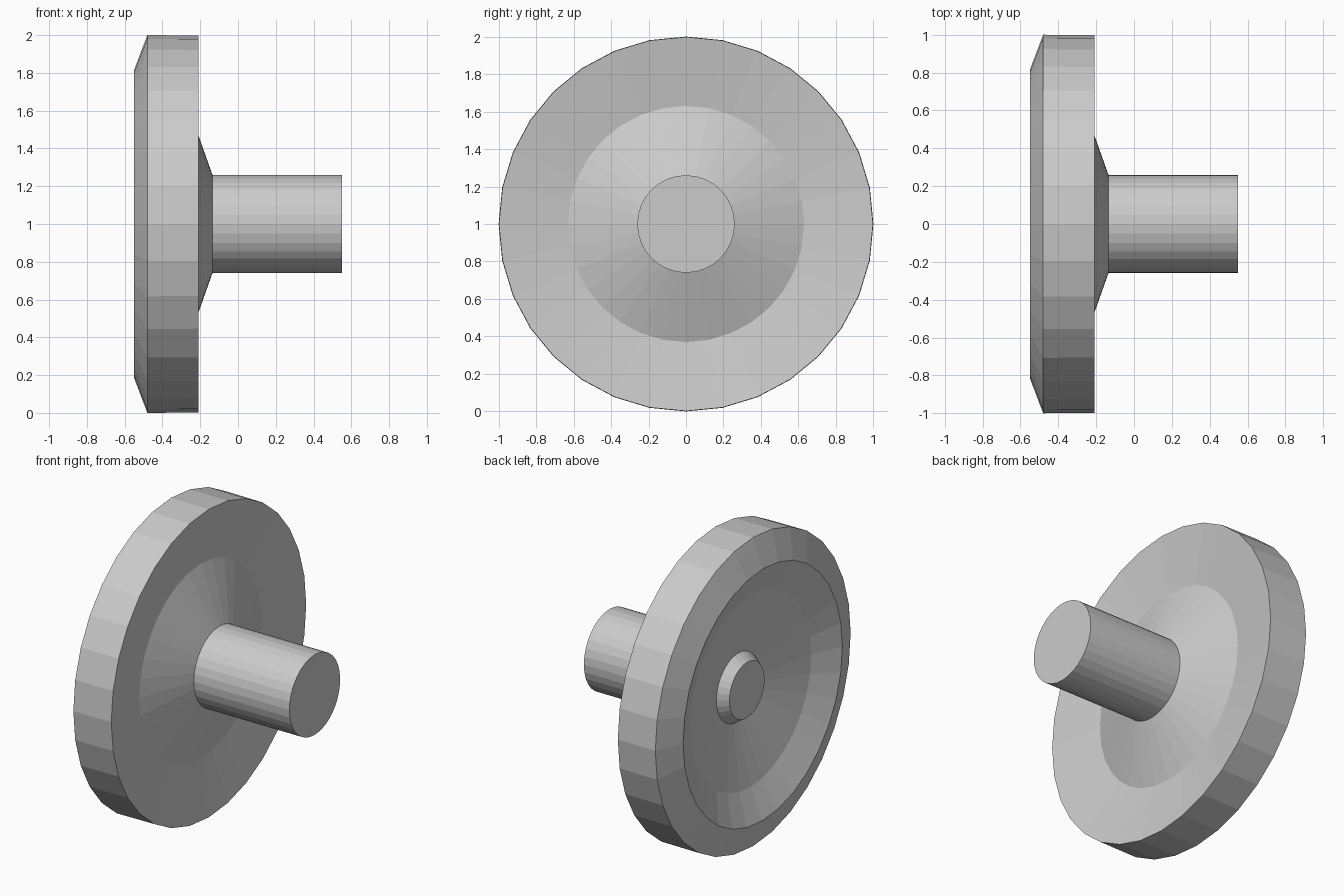
import bpy
import bmesh
from math import radians
from mathutils import Matrix, Vector

cube = bpy.data.objects.get("Cube")
if cube:
    bpy.data.objects.remove(cube, do_unlink=True)

SIDES = 32

# Plain grey metal
grey = bpy.data.materials.new("grey_metal")
grey.use_nodes = True
colour = (0.6, 0.6, 0.6, 1)
grey.diffuse_color = colour
grey.node_tree.nodes["Principled BSDF"].inputs["Base Color"].default_value = colour


def lathe(name, profile):
    """Spin (x, radius) points about the x axis, at height 1."""
    bm = bmesh.new()
    verts = [bm.verts.new((x, 0, r)) for x, r in profile]
    edges = [bm.edges.new(pair) for pair in zip(verts, verts[1:])]
    bmesh.ops.spin(bm, geom=verts + edges, cent=(0, 0, 0), axis=(1, 0, 0),
                   angle=radians(360), steps=SIDES, use_merge=True)
    bmesh.ops.remove_doubles(bm, verts=bm.verts, dist=0.0001)
    # Close the round ends
    bmesh.ops.holes_fill(bm, edges=[e for e in bm.edges if e.is_boundary], sides=0)
    bmesh.ops.recalc_face_normals(bm, faces=bm.faces)
    bmesh.ops.transform(bm, matrix=Matrix.Translation(Vector((0, 0, 1))), verts=bm.verts)
    mesh = bpy.data.meshes.new(name)
    bm.to_mesh(mesh)
    bm.free()
    mesh.materials.append(grey)
    obj = bpy.data.objects.new(name, mesh)
    bpy.context.collection.objects.link(obj)
    return obj


# Dished wheel with hub boss and shaft, as one turned piece
lathe("wheel_and_shaft", [
    (-0.437, 0.18), (-0.373, 0.222),   # boss
    (-0.463, 0.62), (-0.55, 0.815),    # outer dish
    (-0.48, 1.0), (-0.21, 0.998),      # chamfer and rim
    (-0.267, 0.63), (-0.135, 0.26),    # inner dish and cone
    (0.55, 0.26),                      # shaft
])
